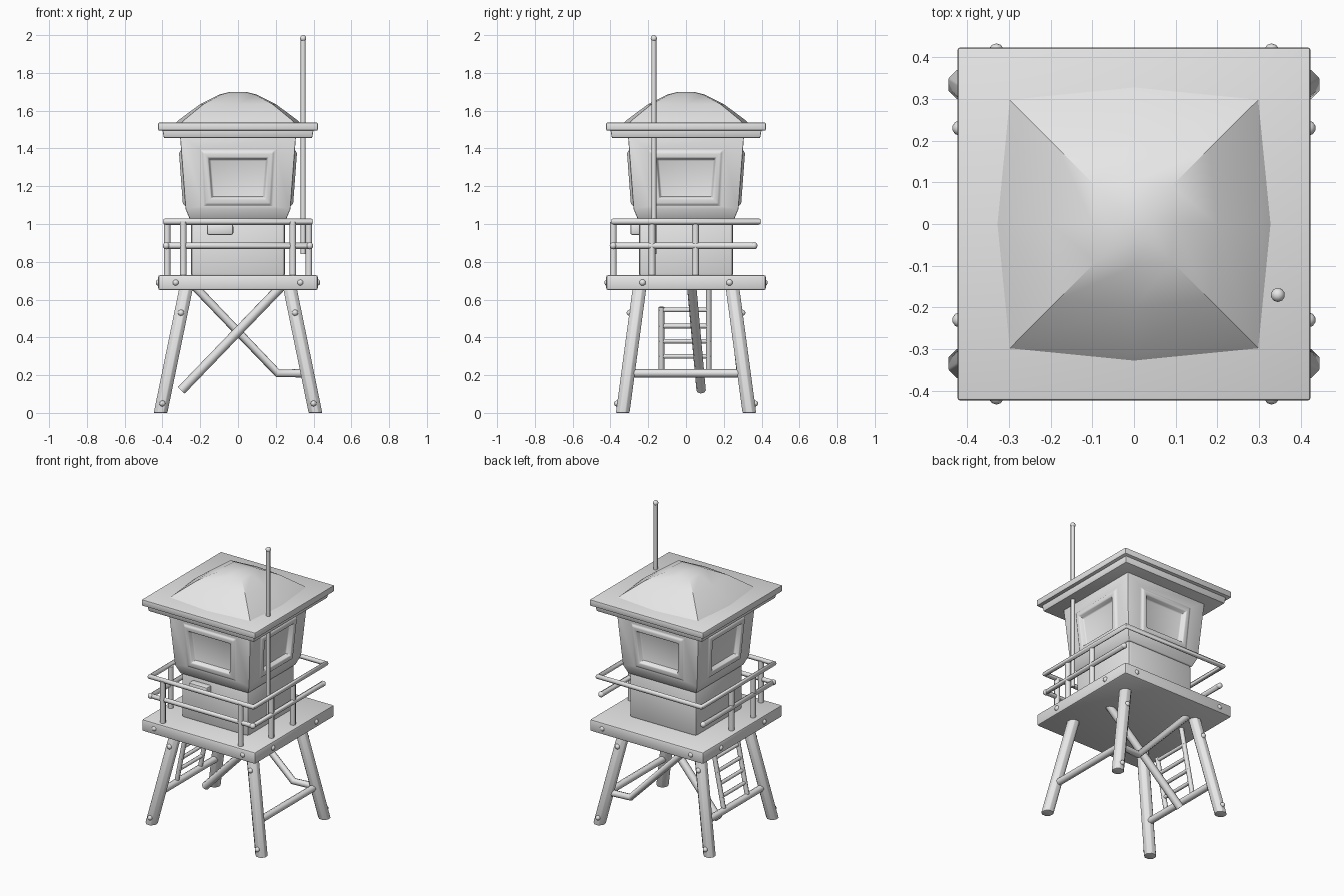
import bpy, bmesh, math
from mathutils import Vector, Matrix

if "Cube" in bpy.data.objects:
    bpy.data.objects.remove(bpy.data.objects["Cube"])

grey = bpy.data.materials.new("weathered_grey")
grey.diffuse_color = (0.8, 0.8, 0.8, 1)
grey.use_nodes = True
grey.node_tree.nodes["Principled BSDF"].inputs["Base Color"].default_value = grey.diffuse_color


def finish(ob, bevel=0.0, angle=35):
    """Colour, soften and shade one part."""
    ob.data.materials.clear()
    ob.data.materials.append(grey)
    bpy.ops.object.select_all(action='DESELECT')
    ob.select_set(True)
    bpy.context.view_layer.objects.active = ob
    if bevel:
        mod = ob.modifiers.new("soft_edges", 'BEVEL')
        mod.width, mod.segments, mod.limit_method = bevel, 2, 'ANGLE'
        bpy.ops.object.modifier_apply(modifier=mod.name)
    bpy.ops.object.shade_smooth_by_angle(angle=math.radians(angle))
    return ob


def from_bmesh(name, bm, bevel=0.0, angle=35):
    bmesh.ops.recalc_face_normals(bm, faces=bm.faces[:])
    me = bpy.data.meshes.new(name)
    bm.to_mesh(me)
    bm.free()
    ob = bpy.data.objects.new(name, me)
    bpy.context.collection.objects.link(ob)
    return finish(ob, bevel, angle)


def bridge(bm, a, b):
    for i in range(len(a)):
        j = (i + 1) % len(a)
        bm.faces.new((a[i], a[j], b[j], b[i]))


def loft(name, rings, bevel=0.0, angle=35):
    """Skin closed rings of points and cap both ends."""
    bm = bmesh.new()
    rows = [[bm.verts.new(p) for p in r] for r in rings]
    for a, b in zip(rows, rows[1:]):
        bridge(bm, a, b)
    bm.faces.new(rows[0])
    bm.faces.new(rows[-1])
    return from_bmesh(name, bm, bevel, angle)


def square(h, z):
    return [(-h, -h, z), (h, -h, z), (h, h, z), (-h, h, z)]


def bowed(h, z):
    c = 0.91 * h
    return [(-c, -c, z), (0, -h, z), (c, -c, z), (h, 0, z),
            (c, c, z), (0, h, z), (-c, c, z), (-h, 0, z)]


def octagon(cx, cy, z, r):
    return [(cx + r * math.cos(math.pi * (k + .5) / 4),
             cy + r * math.sin(math.pi * (k + .5) / 4), z) for k in range(8)]


def tube(name, pts, r, cyclic=False):
    """Round bar along a path."""
    cu = bpy.data.curves.new(name, 'CURVE')
    cu.dimensions = '3D'
    cu.bevel_depth, cu.bevel_resolution, cu.use_fill_caps = r, 2, True
    sp = cu.splines.new('POLY')
    sp.points.add(len(pts) - 1)
    for p, co in zip(sp.points, pts):
        p.co = (*co, 1)
    sp.use_cyclic_u = cyclic
    ob = bpy.data.objects.new(name, cu)
    bpy.context.collection.objects.link(ob)
    bpy.ops.object.select_all(action='DESELECT')
    ob.select_set(True)
    bpy.context.view_layer.objects.active = ob
    bpy.ops.object.convert(target='MESH')
    return finish(bpy.context.view_layer.objects.active, angle=50)


def knob(name, loc, r):
    bm = bmesh.new()
    bmesh.ops.create_icosphere(bm, subdivisions=2, radius=r,
                               matrix=Matrix.Translation(loc))
    return from_bmesh(name, bm, angle=60)


def box(name, centre, size, bevel):
    bm = bmesh.new()
    bmesh.ops.create_cube(bm, size=1, matrix=Matrix.Translation(centre)
                          @ Matrix.Diagonal((*size, 1)))
    return from_bmesh(name, bm, bevel)


# Deck and lower cabin
loft("deck", [square(.423, .65), square(.423, .73)], .012)
loft("lower_cabin", [square(.25, .72), square(.25, 1.03)], .02)

# Upper cabin: flared walls with a raised frame and recessed window on each side
def wall(z):
    return .278 + (z - 1.08) * .075


bm = bmesh.new()
for q in range(4):
    rot = Matrix.Rotation(q * math.pi / 2, 3, 'Z')

    def ring(ub, ut, zb, zt, off):
        quad = ((-ub, zb), (ub, zb), (ut, zt), (-ut, zt))
        return [bm.verts.new(rot @ Vector((u, -wall(z) - off, z))) for u, z in quad]

    rows = [ring(wall(1.08), wall(1.47), 1.08, 1.47, 0),
            ring(.18, .195, 1.095, 1.39, 0),
            ring(.168, .183, 1.107, 1.378, .012),
            ring(.142, .158, 1.135, 1.35, .012),
            ring(.132, .148, 1.145, 1.34, -.02)]
    for a, b in zip(rows, rows[1:]):
        bridge(bm, a, b)
    bm.faces.new(rows[-1])
    foot = [bm.verts.new(rot @ Vector((s * .253, -.253, 1.02))) for s in (-1, 1)]
    bm.faces.new((foot[0], foot[1], rows[0][1], rows[0][0]))
bmesh.ops.remove_doubles(bm, verts=bm.verts[:], dist=1e-4)
bmesh.ops.holes_fill(bm, edges=[e for e in bm.edges if e.is_boundary])
from_bmesh("upper_cabin", bm, .006)
box("front_shelf_box", (-.095, -.265, .97), (.14, .06, .055), .01)

# Roof: trim, slab and domed cap
loft("roof_trim", [square(.393, 1.455), square(.4, 1.5)], .006)
loft("roof_slab", [square(.423, 1.495), square(.423, 1.537)], .006)
loft("roof_dome", [bowed(h, z) for h, z in
     ((.335, 1.53), (.31, 1.553), (.2, 1.635), (.1, 1.685), (.04, 1.7))], 0, 28)

# Splayed legs with bolts
for sx in (-1, 1):
    for sy in (-1, 1):
        loft("leg", [octagon(sx * .41, sy * .335, 0, .039),
                     octagon(sx * .273, sy * .245, .67, .039)], .004)
        knob("leg_bolt", (sx * .302, sy * .298, .53), .017)
        knob("foot_bolt", (sx * .4, sy * .366, .05), .016)
        knob("deck_side_bolt", (sx * .418, sy * .23, .69), .018)
        knob("deck_end_bolt", (sx * .33, sy * .415, .69), .018)

# Bars and braces between the legs
for sx in (-1, 1):
    tube("side_bar", [(sx * .366, -.31, .21), (sx * .366, .31, .21)], .022)
tube("bent_brace", [(-.23, .24, .67), (.21, .29, .21), (.37, .305, .21)], .022)
tube("loose_brace", [(.23, .03, .67), (-.3, .08, .12)], .025)

# Ladder leaning with the left legs
def lean(z):
    return -.41 + z * .204


for y, top in ((-.13, .56), (.12, .66)):
    tube("ladder_stile", [(lean(.22), y, .22), (lean(top), y, top)], .015)
for z in (.3, .38, .46, .545):
    tube("ladder_rung", [(lean(z), -.14, z), (lean(z), .13, z)], .012)

# Railing: full top loop, middle rail open at the back, posts
tube("top_rail", [(x, y, 1.013) for x, y, _ in square(.385, 0)], .017, True)
tube("middle_rail", [(-.38, .36, .885), (-.38, -.385, .885),
                     (.38, -.385, .885), (.38, .36, .885)], .017)
for sx in (-1, 1):
    for x, y in ((.29, -.385), (.375, -.18), (.375, .05)):
        tube("rail_post", [(sx * x, y, .72), (sx * x, y, 1.01)], .018)
    for y in (-.385, .36):
        knob("middle_rail_end", (sx * .38, y, .885), .019)

# Antenna pole
tube("antenna", [(.345, -.17, .84), (.345, -.17, 1.985)], .013)
knob("antenna_tip", (.345, -.17, 1.983), .017)
